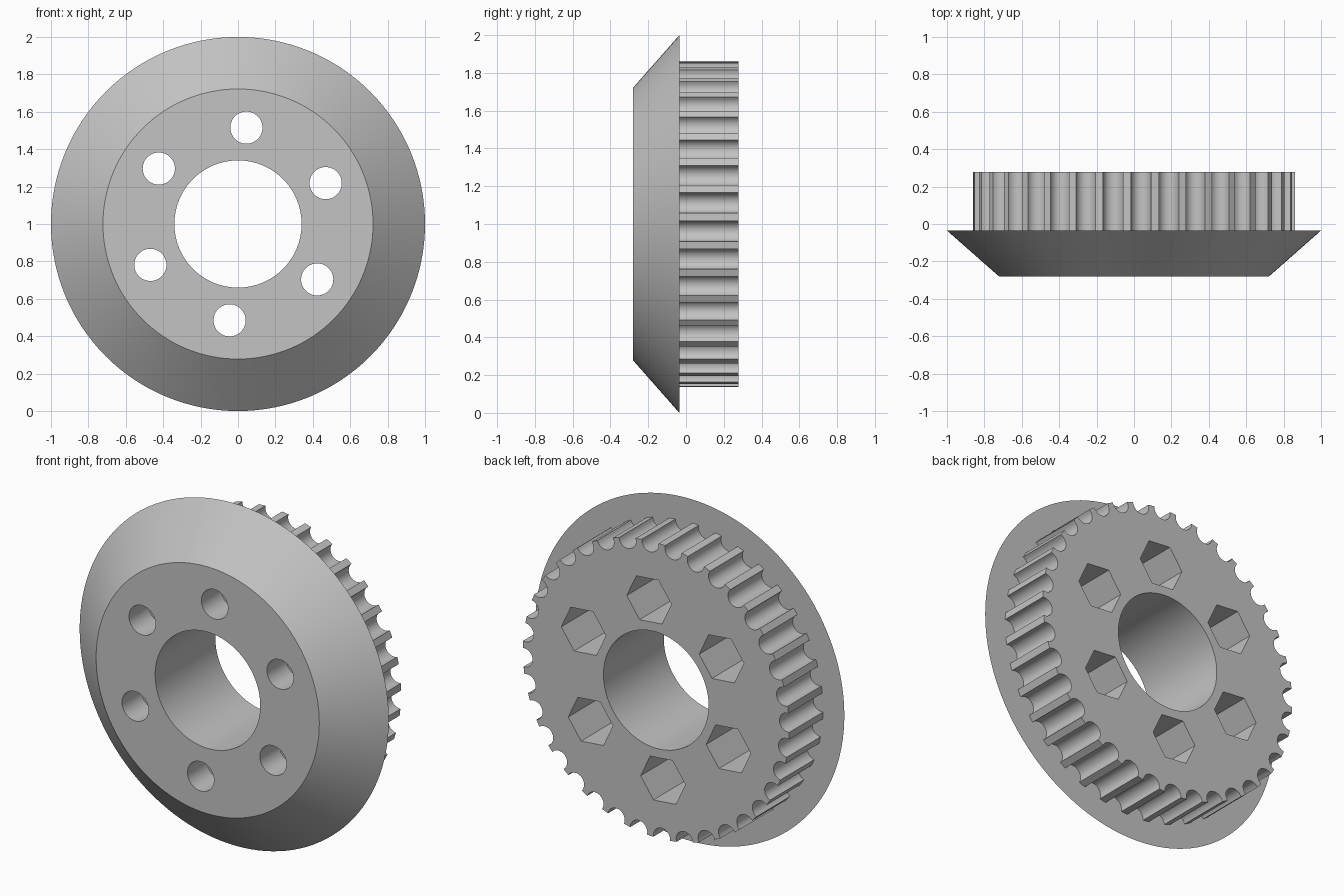
import bpy, bmesh
from math import cos, sin, pi, radians, acos

if "Cube" in bpy.data.objects:
    bpy.data.objects.remove(bpy.data.objects["Cube"], do_unlink=True)

FRONT, STEP, BACK = -0.28, -0.035, 0.277   # planes along the axle
TIP = 0.862                                # toothed wheel radius
BOLT_CIRCLE, BOLT_ANGLE = 0.517, 85
POCKET_FLOOR = -0.10

grey = bpy.data.materials.new("plain grey")
grey.use_nodes = True
colour = (0.55, 0.55, 0.55, 1)
grey.diffuse_color = colour
grey.node_tree.nodes["Principled BSDF"].inputs["Base Color"].default_value = colour


def circle(radius, count=128, centre=(0, 0), start=0.0):
    return [(centre[0] + radius * cos(start + 2 * pi * i / count),
             centre[1] + radius * sin(start + 2 * pi * i / count)) for i in range(count)]


def add_loft(bm, ring_a, y_a, ring_b, y_b):
    """Closed solid between two matching outlines in x, z."""
    a = [bm.verts.new((x, y_a, z + 1)) for x, z in ring_a]
    b = [bm.verts.new((x, y_b, z + 1)) for x, z in ring_b]
    bm.faces.new(a)
    bm.faces.new(b[::-1])
    for i in range(len(a)):
        j = (i + 1) % len(a)
        bm.faces.new((a[j], a[i], b[i], b[j]))


def solid(name, lofts):
    bm = bmesh.new()
    for loft in lofts:
        add_loft(bm, *loft)
    bmesh.ops.recalc_face_normals(bm, faces=bm.faces)
    mesh = bpy.data.meshes.new(name)
    bm.to_mesh(mesh)
    bm.free()
    mesh.materials.append(grey)
    obj = bpy.data.objects.new(name, mesh)
    bpy.context.collection.objects.link(obj)
    return obj


def combine(body, other, operation):
    mod = body.modifiers.new("combine", "BOOLEAN")
    mod.operation, mod.solver, mod.object = operation, "EXACT", other
    bpy.context.view_layer.objects.active = body
    bpy.ops.object.modifier_apply(modifier=mod.name)
    bpy.data.objects.remove(other, do_unlink=True)


def toothed_outline(teeth=36, groove=0.055, inset=0.008, steps=12):
    """Circle with round grooves that narrow slightly at the mouth."""
    c = TIP - inset
    mouth = acos((TIP ** 2 - c ** 2 - groove ** 2) / (2 * c * groove))
    points = []
    for i in range(teeth):
        a = radians(7.5) + 2 * pi * i / teeth
        for k in range(steps + 1):
            p = a - mouth - (2 * pi - 2 * mouth) * k / steps
            points.append((c * cos(a) + groove * cos(p), c * sin(a) + groove * sin(p)))
    return points


# Bevelled flange joined with the toothed wheel
pulley = solid("flanged_pulley", [(circle(0.722), FRONT, circle(1.0), STEP)])
teeth = toothed_outline()
combine(pulley, solid("toothed_wheel", [(teeth, -0.1, teeth, BACK)]), "UNION")

# Central bore
bore = circle(0.34)
combine(pulley, solid("bore_cutter", [(bore, -0.5, bore, 0.5)]), "DIFFERENCE")

# Six hexagonal nut pockets from the back, then the bolt holes right through
pockets, holes = [], []
for i in range(6):
    a = radians(BOLT_ANGLE + 60 * i)
    centre = (BOLT_CIRCLE * cos(a), BOLT_CIRCLE * sin(a))
    nut = circle(0.145, 6, centre, a + radians(30))
    hole = circle(0.086, 48, centre)
    pockets.append((nut, POCKET_FLOOR, nut, 0.5))
    holes.append((hole, -0.5, hole, 0.5))
combine(pulley, solid("pocket_cutter", pockets), "DIFFERENCE")
combine(pulley, solid("hole_cutter", holes), "DIFFERENCE")

bpy.ops.object.select_all(action="DESELECT")
pulley.select_set(True)
bpy.context.view_layer.objects.active = pulley
bpy.ops.object.shade_smooth_by_angle(angle=radians(30))
